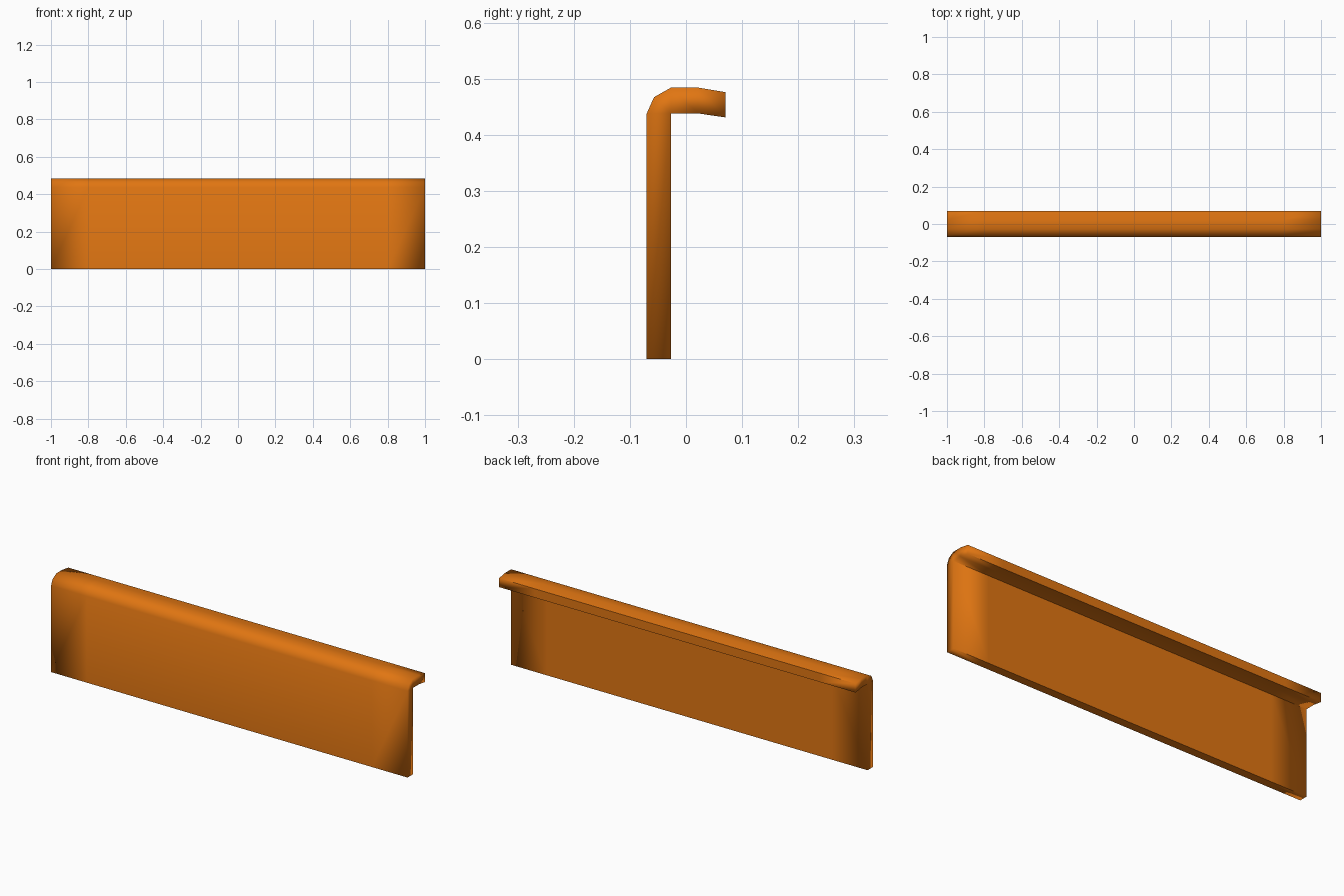
import bpy, bmesh

if "Cube" in bpy.data.objects:
    bpy.data.objects.remove(bpy.data.objects["Cube"])

# Cross-section (y, z): outer skin from foot to lip, then inner skin
outer = [(-0.07, 0), (-0.07, 0.438), (-0.057, 0.467), (-0.027, 0.484),
         (0.022, 0.484), (0.07, 0.476)]
inner = [(-0.027, 0), (-0.027, 0.438), (0.022, 0.438), (0.07, 0.431)]
pairing = [0, 1, 1, 1, 2, 3]      # inner point facing each outer point
stations = [-1, -0.8, 0.8, 1]     # support loops keep end shading local

bm = bmesh.new()
rows_o = [[bm.verts.new((x, y, z)) for y, z in outer] for x in stations]
rows_i = [[bm.verts.new((x, y, z)) for y, z in inner] for x in stations]


def bridge(a, b):
    for j in range(len(a) - 1):
        bm.faces.new((a[j], a[j + 1], b[j + 1], b[j]))


# Long skins, foot edge and lip edge
for k in range(len(stations) - 1):
    bridge(rows_o[k], rows_o[k + 1])
    bridge(rows_i[k], rows_i[k + 1])
    for j in (0, -1):
        bm.faces.new((rows_o[k][j], rows_o[k + 1][j],
                      rows_i[k + 1][j], rows_i[k][j]))

# End caps, following the bend
for k in (0, -1):
    o, i = rows_o[k], rows_i[k]
    for j in range(len(outer) - 1):
        a, b = i[pairing[j]], i[pairing[j + 1]]
        bm.faces.new((o[j], o[j + 1], b) if a is b else (o[j], o[j + 1], b, a))

bmesh.ops.recalc_face_normals(bm, faces=bm.faces)
for f in bm.faces:
    f.smooth = True

# Crisp foot, lip and inner corner; the ends stay softly shaded
for rows, idx in ((rows_o, (0, -1)), (rows_i, (0, 1, -1))):
    for j in idx:
        for k in range(len(stations) - 1):
            bm.edges.get((rows[k][j], rows[k + 1][j])).smooth = False

mesh = bpy.data.meshes.new("hooked_panel")
bm.to_mesh(mesh)
bm.free()
panel = bpy.data.objects.new("hooked_panel", mesh)
bpy.context.collection.objects.link(panel)

# Orange finish
mat = bpy.data.materials.new("orange")
mat.diffuse_color = (0.75, 0.18, 0.006, 1)
mat.use_nodes = True
mat.node_tree.nodes["Principled BSDF"].inputs["Base Color"].default_value = mat.diffuse_color
mesh.materials.append(mat)
